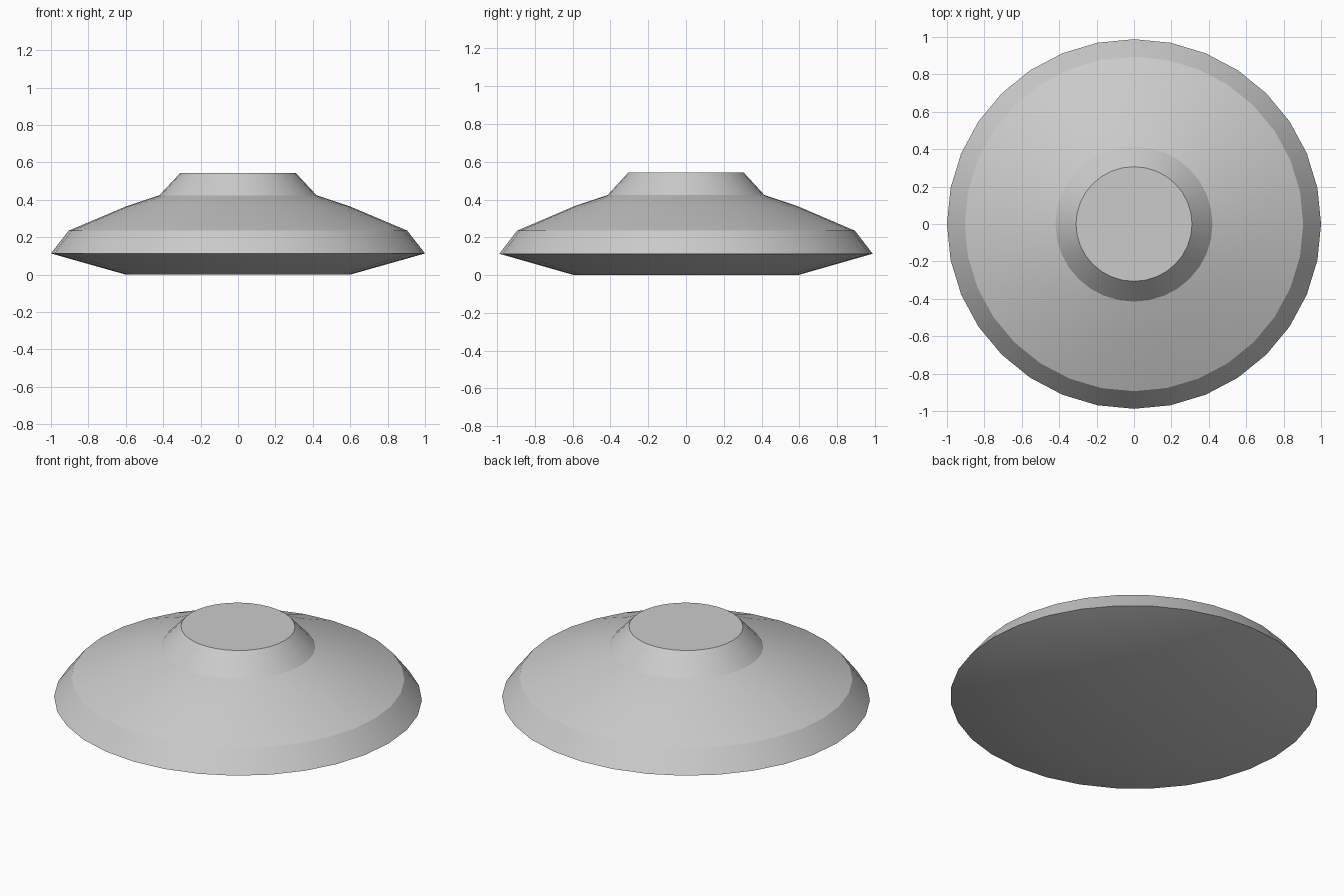
import bpy
import bmesh
from math import cos, sin, tau, radians

cube = bpy.data.objects.get("Cube")
if cube:
    bpy.data.objects.remove(cube, do_unlink=True)

SIDES = 32
DEPTH = 0.988  # the disc is very slightly narrower front to back

grey = bpy.data.materials.new("light grey metal")
colour = (0.6, 0.6, 0.6, 1)
grey.use_nodes = True
grey.diffuse_color = colour
grey.node_tree.nodes["Principled BSDF"].inputs["Base Color"].default_value = colour


def turned(name, profile):
    """Revolve a (radius, height) profile and close both ends with flat caps."""
    bm = bmesh.new()
    rings = []
    for r, z in profile:
        rings.append([bm.verts.new((r * cos(tau * i / SIDES), r * DEPTH * sin(tau * i / SIDES), z))
                      for i in range(SIDES)])
    for low, high in zip(rings, rings[1:]):
        for i in range(SIDES):
            j = (i + 1) % SIDES
            bm.faces.new((low[i], low[j], high[j], high[i]))
    bm.faces.new(rings[0][::-1])
    bm.faces.new(rings[-1])
    mesh = bpy.data.meshes.new(name)
    bm.to_mesh(mesh)
    bm.free()
    mesh.materials.append(grey)
    obj = bpy.data.objects.new(name, mesh)
    bpy.context.collection.objects.link(obj)
    bpy.ops.object.select_all(action="DESELECT")
    obj.select_set(True)
    bpy.context.view_layer.objects.active = obj
    bpy.ops.object.shade_smooth_by_angle(angle=radians(25))
    return obj


# Whole saucer: flat belly, outer rim, bevelled band, sloping deck, raised turret
turned("saucer_hull", [(0.6, 0), (1.0, 0.113), (0.905, 0.235), (0.6, 0.364),
                       (0.42, 0.424), (0.31, 0.542)])
